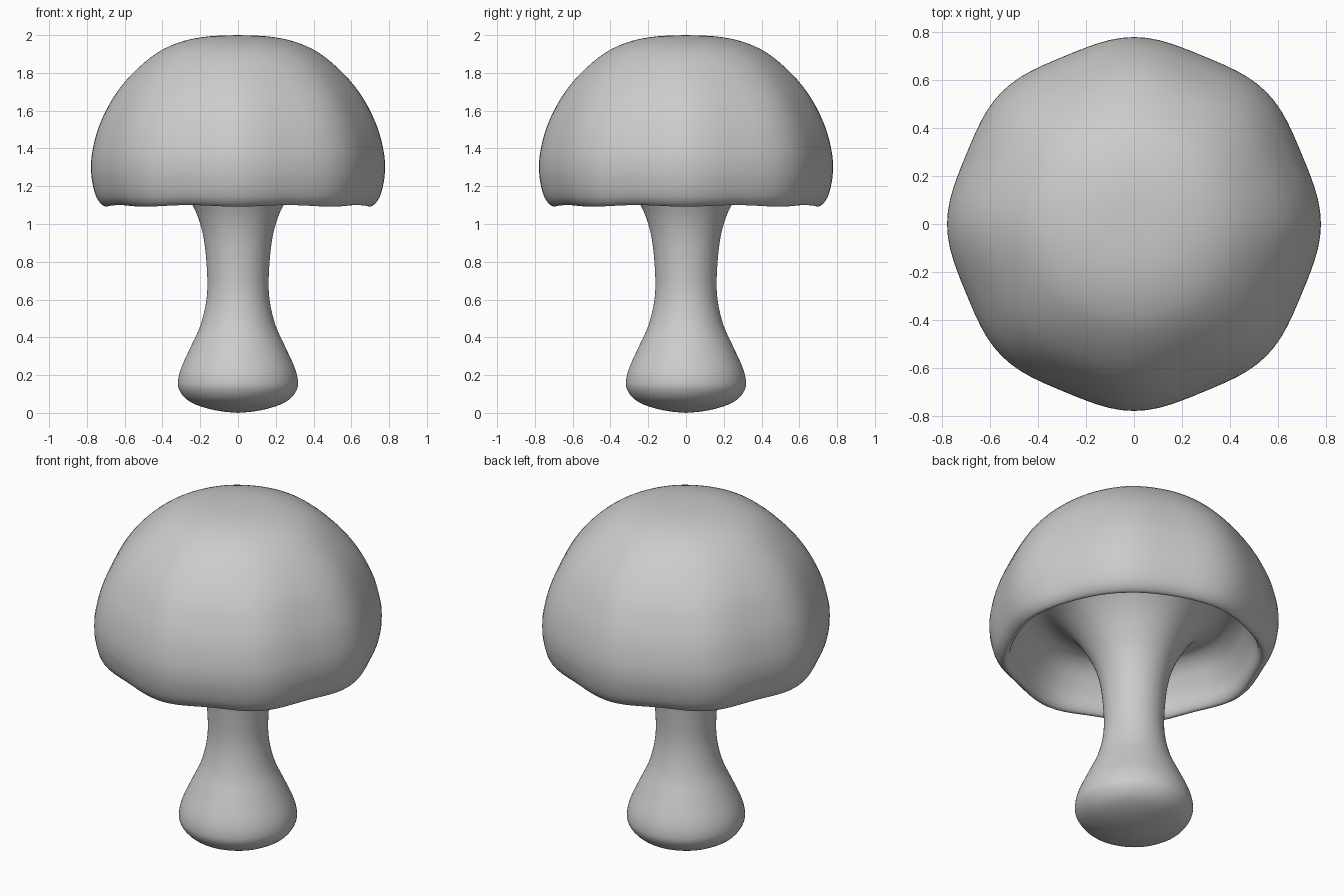
import bpy, bmesh
from math import sin, cos, pi
from mathutils import Vector

cube = bpy.data.objects.get("Cube")
if cube:
    bpy.data.objects.remove(cube, do_unlink=True)

grey = bpy.data.materials.new("plain grey")
grey.use_nodes = True
colour = (0.6, 0.6, 0.6, 1)
grey.diffuse_color = colour
grey.node_tree.nodes["Principled BSDF"].inputs["Base Color"].default_value = colour


def smooth_path(points, steps=4):
    """Catmull-Rom curve through (radius, height) points."""
    p = [Vector(q) for q in points]
    p = [2 * p[0] - p[1]] + p + [2 * p[-1] - p[-2]]
    path = []
    for a, b, c, d in zip(p, p[1:], p[2:], p[3:]):
        for i in range(steps):
            t = i / steps
            path.append(0.5 * (2 * b + (c - a) * t + (2 * a - 5 * b + 4 * c - d) * t ** 2
                               + (3 * b - a - 3 * c + d) * t ** 3))
    return path + [p[-2]]


def lathe(name, points, wobble=0.0, segments=96):
    """Spin a profile, with an eightfold ripple that grows towards the rim."""
    bm = bmesh.new()
    rings = []
    for r, z in smooth_path(points):
        r = max(r, 0)
        ring = []
        for i in range(segments):
            a = 2 * pi * i / segments
            ripple = wobble * min(1, r / 0.7) ** 3 * (cos(8 * a) - 1)
            rr = r * (1 + ripple)
            lift = -ripple * 0.3 if z < 1.25 else 0
            ring.append(bm.verts.new((rr * cos(a), rr * sin(a), z + lift)))
        rings.append(ring)
    for low, high in zip(rings, rings[1:]):
        for i in range(segments):
            j = (i + 1) % segments
            bm.faces.new((low[i], low[j], high[j], high[i]))
    bmesh.ops.remove_doubles(bm, verts=bm.verts, dist=0.0005)
    bmesh.ops.recalc_face_normals(bm, faces=bm.faces)
    mesh = bpy.data.meshes.new(name)
    bm.to_mesh(mesh)
    bm.free()
    mesh.shade_smooth()
    mesh.materials.append(grey)
    obj = bpy.data.objects.new(name, mesh)
    bpy.context.collection.objects.link(obj)


# Stem, underside hollow and cap form one continuous skin
stem = [(0, 0), (0.1, 0.01), (0.2, 0.035), (0.27, 0.07), (0.31, 0.12), (0.317, 0.17),
        (0.3, 0.24), (0.25, 0.35), (0.2, 0.46), (0.17, 0.58), (0.162, 0.7),
        (0.175, 0.88), (0.2, 1), (0.24, 1.1)]
hollow = [(0.31, 1.22), (0.4, 1.32), (0.5, 1.36), (0.59, 1.31), (0.65, 1.2), (0.67, 1.12)]
cap = [(0.7, 1.092), (0.74, 1.125), (0.765, 1.19), (0.778, 1.28), (0.772, 1.38),
       (0.735, 1.52), (0.66, 1.67), (0.56, 1.795), (0.43, 1.905), (0.3, 1.965),
       (0.16, 1.993), (0, 2)]
lathe("mushroom", stem + hollow + cap, wobble=0.014)
